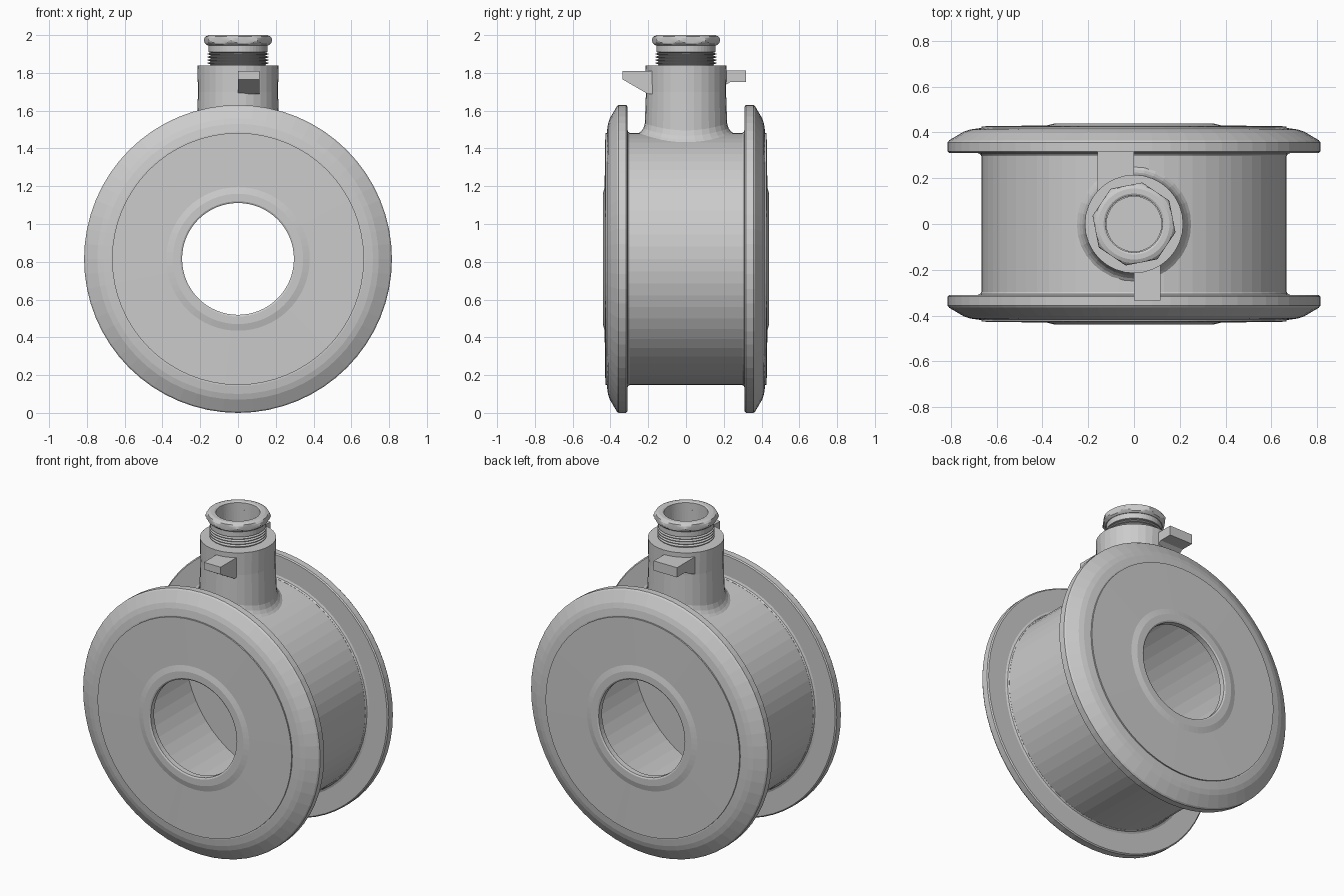
import bpy, bmesh, math

if "Cube" in bpy.data.objects:
    bpy.data.objects.remove(bpy.data.objects["Cube"])

CZ = 0.815      # height of the bore axis
DRUM_R = 0.667  # outer radius of the drum


def finish(name, bm, smooth=None):
    bmesh.ops.recalc_face_normals(bm, faces=bm.faces)
    me = bpy.data.meshes.new(name)
    bm.to_mesh(me)
    bm.free()
    ob = bpy.data.objects.new(name, me)
    bpy.context.collection.objects.link(ob)
    if smooth:
        bpy.context.view_layer.objects.active = ob
        ob.select_set(True)
        bpy.ops.object.shade_smooth_by_angle(angle=math.radians(smooth))
        ob.select_set(False)
    return ob


def rings(name, count, segs, place, smooth=None):
    """Loft `count` rings into a closed loop; place(i, angle) gives each point."""
    bm = bmesh.new()
    rows = [[bm.verts.new(place(i, 2 * math.pi * k / segs)) for k in range(segs)]
            for i in range(count)]
    for i in range(count):
        a, b = rows[i], rows[(i + 1) % count]
        for k in range(segs):
            n = (k + 1) % segs
            bm.faces.new((a[k], a[n], b[n], b[k]))
    return finish(name, bm, smooth)


def lathe_y(name, prof, segs=64):
    return rings(name, len(prof), segs, lambda i, t: (
        prof[i][0] * math.cos(t), prof[i][1], CZ + prof[i][0] * math.sin(t)))


def lathe_z(name, prof, segs=48, limit=None, smooth=None):
    def place(i, t):
        r, z = prof[i]
        if limit:
            r = min(r, limit(t))
        return (r * math.cos(t), r * math.sin(t), z)
    return rings(name, len(prof), segs, place, smooth)


# hollow drum: outer skin with end faces and raised lips round the bore
half = [(DRUM_R, 0.427), (0.38, 0.431), (0.345, 0.44), (0.305, 0.44),
        (0.296, 0.435), (0.296, 0.402), (0.645, 0.402)]
lathe_y("drum", half + [(r, -y) for r, y in reversed(half)])

# bevelled flanges with a small fillet at the drum
flange = [(0.655, 0.30), (0.668, 0.298), (0.673, 0.306), (0.685, 0.311),
          (0.808, 0.311), (0.815, 0.317), (0.815, 0.357), (0.808, 0.366),
          (0.745, 0.403), (0.715, 0.413), (0.674, 0.419), (0.655, 0.419)]
for side, label in ((-1, "front"), (1, "back")):
    lathe_y(label + "_flange", [(r, side * y) for r, y in flange])

# neck whose flared foot follows the drum surface
foot = [(0.255, -0.004), (0.238, 0.008), (0.226, 0.024), (0.218, 0.05)]
upper = [(0.212, 1.70), (0.215, 1.84), (0.12, 1.84), (0.12, 1.60), (0.02, 1.60),
         (0.02, 1.47), (0.2, 1.43)]


def neck_point(i, t):
    if i < len(foot):
        r, lift = foot[i]
        z = CZ + math.sqrt(DRUM_R ** 2 - (r * math.cos(t)) ** 2) + lift
    else:
        r, z = upper[i - len(foot)]
    return (r * math.cos(t), r * math.sin(t), z)


rings("neck", len(foot) + len(upper), 32, neck_point)
lathe_z("neck_floor", [(0.001, 1.605), (0.13, 1.605), (0.13, 1.59), (0.001, 1.59)], 32)

# threaded stem
thread = [(0.124, 1.83), (0.145, 1.83)]
for n in range(4):
    z = 1.845 + 0.016 * n
    thread += [(0.145, z), (0.161, z + 0.005), (0.161, z + 0.009), (0.145, z + 0.013)]
thread += [(0.157, 1.911), (0.157, 1.95), (0.124, 1.95)]
lathe_z("threaded_stem", thread)

# eight-sided nut, chamfered above and below
def octagon(t):
    step = math.pi / 4
    return 0.171 / math.cos((t + 0.2) % step - step / 2)


nut = [(0.124, 1.945), (0.16, 1.945), (0.171, 1.953), (0.178, 1.960), (0.186, 1.970),
       (0.186, 1.975), (0.178, 1.986), (0.171, 1.993), (0.155, 2.0), (0.133, 2.0),
       (0.124, 1.995)]
lathe_z("nut", nut, 64, octagon, 20)


# tapered stop tabs, front and back
def tab(name, x0, x1, outline):
    bm = bmesh.new()
    a, b = ([bm.verts.new((x, y, z)) for y, z in outline] for x in (x0, x1))
    bm.faces.new(a)
    bm.faces.new(b)
    for k in range(len(a)):
        n = (k + 1) % len(a)
        bm.faces.new((a[k], a[n], b[n], b[k]))
    finish(name, bm)


tab("front_tab", 0.0, 0.115, [(-0.335, 1.81), (-0.335, 1.765), (-0.2, 1.687),
                              (-0.15, 1.687), (-0.15, 1.81)])
tab("back_tab", -0.16, 0.0, [(0.317, 1.812), (0.317, 1.752), (0.235, 1.752),
                             (0.2, 1.73), (0.13, 1.70), (0.13, 1.812)])
